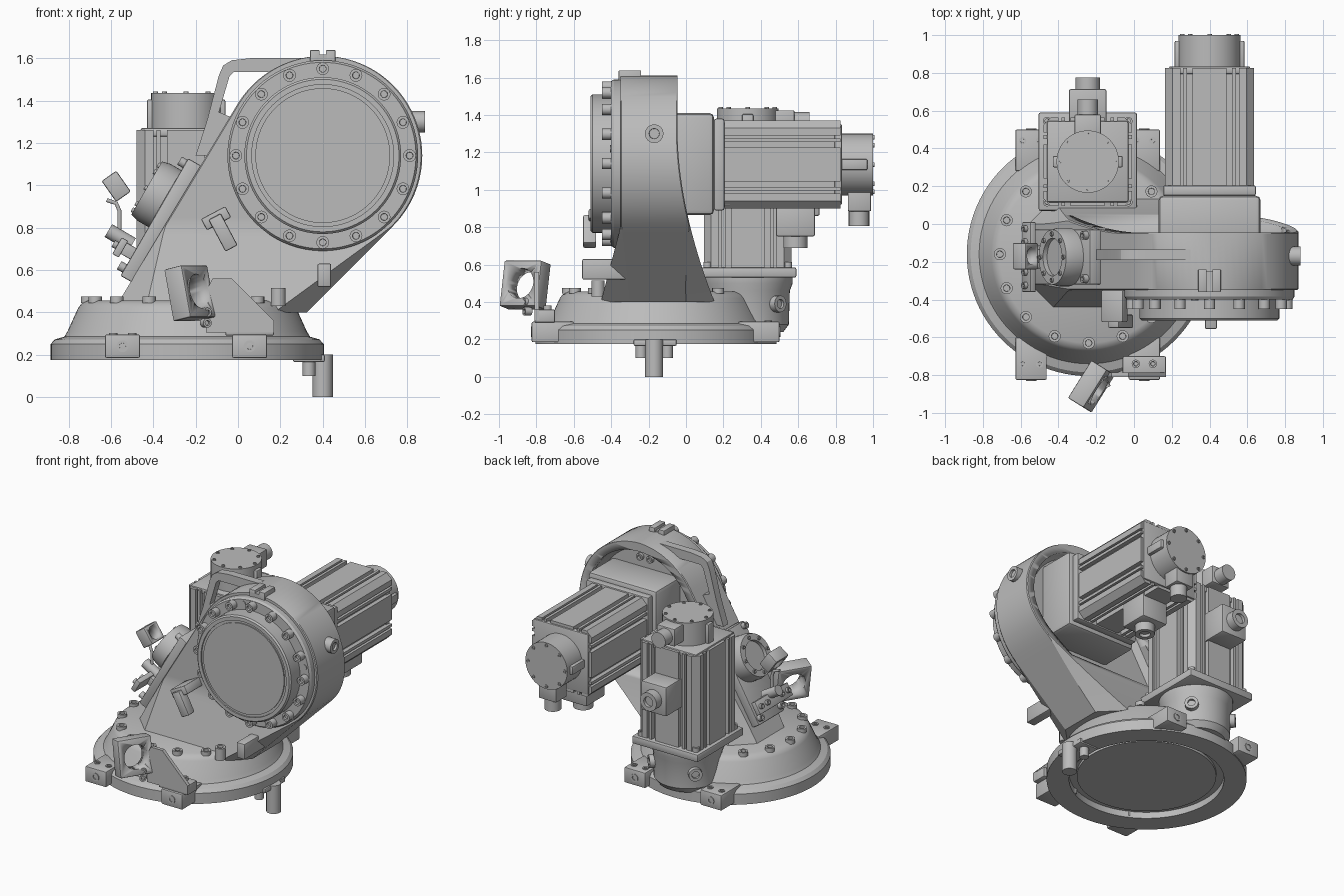
import bpy, bmesh, math
from mathutils import Matrix, Vector

cube = bpy.data.objects.get("Cube")
if cube:
    bpy.data.objects.remove(cube)

grey = bpy.data.materials.new("machine grey")
grey.use_nodes = True
grey.diffuse_color = (0.5, 0.5, 0.5, 1)
for node in grey.node_tree.nodes:
    if node.type == 'BSDF_PRINCIPLED':
        node.inputs["Base Color"].default_value = (0.5, 0.5, 0.5, 1)
I = Matrix.Identity(4)
X, Y, Z = Vector((1, 0, 0)), Vector((0, 1, 0)), Vector((0, 0, 1))


def finish(bm, name, m=I):
    bm.transform(m)
    bmesh.ops.recalc_face_normals(bm, faces=bm.faces)
    for f in bm.faces:
        f.smooth = True
    for e in bm.edges:
        e.smooth = e.calc_face_angle(0) < 0.55
    me = bpy.data.meshes.new(name)
    bm.to_mesh(me)
    bm.free()
    me.materials.append(grey)
    ob = bpy.data.objects.new(name, me)
    bpy.context.collection.objects.link(ob)
    return ob


def box(name, lo, hi, bevel=0.008, m=I):
    bm = bmesh.new()
    lo, hi = Vector(lo), Vector(hi)
    bmesh.ops.create_cube(bm, size=1, matrix=Matrix.Translation((lo + hi) / 2)
                          @ Matrix.Diagonal((*(hi - lo), 1)))
    if bevel:
        bmesh.ops.bevel(bm, geom=bm.edges[:], offset=bevel, segments=2, profile=0.5, affect='EDGES')
    return finish(bm, name, m)


def cyls(name, points, axis, r, h, segs=32, socket=0, m=I):
    """Equal cylinders, each rising from its point along the axis."""
    bm = bmesh.new()
    turn = axis.to_track_quat('Z', 'Y').to_matrix().to_4x4()
    for p in points:
        bmesh.ops.create_cone(bm, cap_ends=True, segments=segs, radius1=r, radius2=r, depth=h,
                              matrix=Matrix.Translation(Vector(p) + axis * h / 2) @ turn)
    if socket:
        caps = [f for f in bm.faces if len(f.verts) == segs and f.normal.dot(axis) > 0.9]
        bmesh.ops.inset_individual(bm, faces=caps, thickness=r * 0.45, depth=0)
        bmesh.ops.inset_individual(bm, faces=caps, thickness=0.001, depth=-socket)
    return finish(bm, name, m)


def bolts(name, points, axis, r=0.026, h=0.045, m=I):
    return cyls(name, points, axis, r, h, 16, 0.015, m)


def lathe(name, profile, m=I, segs=96):
    bm = bmesh.new()
    vs = [bm.verts.new((r, 0, z)) for r, z in profile]
    es = [bm.edges.new(p) for p in zip(vs, vs[1:])]
    bmesh.ops.spin(bm, geom=vs + es, cent=(0, 0, 0), axis=Z, angle=math.tau, steps=segs)
    bmesh.ops.remove_doubles(bm, verts=bm.verts, dist=1e-4)
    return finish(bm, name, m)


def prism(name, pts, depth, m=I):
    bm = bmesh.new()
    f = bm.faces.new([bm.verts.new((x, y, 0)) for x, y in pts])
    ext = bmesh.ops.extrude_face_region(bm, geom=[f])["geom"]
    bmesh.ops.translate(bm, vec=Z * depth, verts=[v for v in ext if isinstance(v, bmesh.types.BMVert)])
    return finish(bm, name, m)


def tube(name, pts, r, square=False):
    cu = bpy.data.curves.new(name, 'CURVE')
    cu.dimensions = '3D'
    cu.bevel_depth, cu.bevel_resolution, cu.use_fill_caps = r, 3, True
    sp = cu.splines.new('POLY')
    sp.points.add(len(pts) - 1)
    for q, p in zip(sp.points, pts):
        q.co = (*p, 1)
    cu.materials.append(grey)
    ob = bpy.data.objects.new(name, cu)
    bpy.context.collection.objects.link(ob)


def cut(ob, cutter):
    mod = ob.modifiers.new("cut", 'BOOLEAN')
    mod.operation, mod.object = 'DIFFERENCE', cutter
    cutter.hide_render = True
    cutter.display_type = 'WIRE'
    cutter.hide_set(True)


def ring(n, r, start=0):
    return [(r * math.cos(start + math.tau * i / n), r * math.sin(start + math.tau * i / n)) for i in range(n)]


# Round base with recessed underside, feet and bolt circle
bx, by = -0.24, -0.16
base = Matrix.Translation((bx, by, 0))
lathe("base", [(0, .2), (.45, .2), (.45, .22), (.5, .22), (.5, .175), (.645, .175), (.645, .25), (.625, .272),
               (.58, .285), (.565, .31), (.515, .42), (.5, .44), (.47, .455), (0, .46)], base)
bolts("base_bolts", [(x, y, .445) for x, y in ring(16, .47)], Z, .032, .03, base)
for x in (-.545, .055):
    for y0, y1, face in ((-.825, -.6, -1), (.28, .5, 1)):
        box("foot", (x - .083, y0, .185), (x + .083, y1, .295))
        bolts("foot_screw", [(x, -.82 if face < 0 else .495, .24)], Y * face, .028, .01)
        bolts("foot_top_screws", [(x + d, -.74 if face < 0 else .44, .29) for d in (-.045, .045)], Z, .02, .012)

# Locating pin under the base
box("pin_tab", (.26, -.28, .165), (.41, -.05, .2))
cyls("locating_pin", [(.4, -.17, 0)], Z, .048, .2)
bolts("pin_bolts", [(.335, -.24, .1), (.335, -.1, .1)], Z, .03, .08)

# Cast arm: a round head running tangentially down to a flared foot
hx, hz = .4, 1.14


def outline(z, r):
    round_x = math.sqrt(max(r * r - (z - hz) ** 2, 1e-6))
    zl, zr = hz + r * .515, hz - r * .707
    left = hx - round_x if z > zl else hx - r * .857 + (z - zl) / 1.665
    right = hx + round_x if z > zr else hx + r * .707 - (zr - z)
    return left, right


def loft(name, r, z0, front, back, chamfer):
    bm = bmesh.new()
    zs = [z0 + (hz - z0) * i / 20 for i in range(20)]
    zs += [hz + r * math.sin(math.pi / 2 * i / 20) for i in range(21)]
    rows = []
    for z in zs:
        (a, b), f, k = outline(z, r), front(z), back(z)
        c = min(chamfer(z), (b - a) * .4)
        pts = [(a + c, f), (b - c, f), (b, f + c), (b, k - c), (b - c, k), (a + c, k), (a, k - c), (a, f + c)]
        rows.append([bm.verts.new((x, y, z)) for x, y in pts])
    for lo, hi in zip(rows, rows[1:]):
        for i in range(8):
            j = (i + 1) % 8
            bm.faces.new((lo[i], lo[j], hi[j], hi[i]))
    bm.faces.new(rows[0])
    bm.faces.new(rows[-1])
    return finish(bm, name)


arm = loft("arm", .47, .4, lambda z: -.35 - .1 * max(0, .8 - z) / .38,
           lambda z: -.045 + .19 * (max(0, 1.3 - z) / .88) ** 1.8,
           lambda z: .006 + .14 * max(0, .8 - z) / .38)
cut(arm, loft("rear_pocket_cutter", .41, .72, lambda z: -.12, lambda z: .4, lambda z: .04))

# Output flange, bolt ring and face disc
head = Matrix.Translation((hx, 0, hz)) @ Matrix.Rotation(math.pi / 2, 4, 'X')
lathe("output_flange", [(0, .3), (.45, .3), (.45, .385), (.44, .4), (.37, .4), (.37, .5), (.36, .51), (.335, .51),
                        (.335, .5), (.318, .5), (.318, .508), (0, .508)], head)
bolts("flange_bolts", [(x, y, .395) for x, y in ring(16, .41)], Z, .03, .055, head)
cyls("flange_plugs", [(x, y, .395) for x, y in ring(4, .41, math.radians(11))], Z, .02, .01, 16, 0, head)
for x in (.34, .415):
    box("top_lug", (x, -.36, 1.55), (x + .045, -.24, 1.638), .004)
box("top_lug_web", (.35, -.36, 1.55), (.45, -.25, 1.618), 0)
bolts("side_plug", [(.82, -.17, 1.3)], X, .05, .062)

# Lifting handle
hm = Matrix.Translation((0, -.135, 0)) @ Matrix.Rotation(math.pi / 2, 4, 'X')
prism("lifting_handle", [(-.2, 1.14), (-.145, 1.31), (-.09, 1.52), (-.07, 1.565), (-.03, 1.59), (.06, 1.6), (.3, 1.6),
                         (.3, 1.535), (-.02, 1.535), (-.04, 1.515), (-.09, 1.345), (.02, 1.3), (.0, 1.14)], .055, hm)

# Front lever, pad and small stop on the arm
lever = Matrix.Translation((-.08, 0, .8)) @ Matrix.Rotation(math.radians(-28), 4, 'Y')
box("lever_bar", (-.065, -.52, .02), (.065, -.35, .08), .008, lever)
box("lever_leg", (-.035, -.55, -.11), (.03, -.48, .06), .008, lever)
box("arm_pad", (.375, -.555, .52), (.44, -.3, .63))
bolts("stop_bolt", [(.19, -.47, .43)], Z, .035, .085)

# Motors: finned body, round end cap and two plug sockets
GROOVES = [(-.195, 0), (-.155, 0), (-.155, .03), (-.14, .03), (-.14, 0), (-.12, 0), (-.12, .03), (-.09, .03),
           (-.09, 0)]


def motor(name, m, plate, length):
    side = GROOVES + [(-x, d) for x, d in reversed(GROOVES)]
    pts = []
    for i in range(4):
        c, s = ((1, 0), (0, -1), (-1, 0), (0, 1))[i]
        pts += [(x * c - (.235 - d) * s, x * s + (.235 - d) * c) for x, d in side]
    h, b = plate / 2, plate / 2 - .045
    box(name + "_plate", (-h, -h, 0), (h, h, .055), .01, m)
    bolts(name + "_plate_bolts", [(x * b, y * b, .05) for x in (-1, 1) for y in (-1, 1)], Z, .022, .035, m)
    prism(name + "_body", pts, length - .05, m @ Matrix.Translation((0, 0, .05)))
    box(name + "_end_plate", (-.215, -.215, length - .03), (.215, .215, length + .01), .01, m)
    top = length + .175
    cyls(name + "_cap", [(0, 0, length)], Z, .165, .175, 48, 0, m)
    bolts(name + "_cap_screws", [(x, y, top - .005) for x, y in ring(8, .145)], Z, .012, .012, m)
    box(name + "_cap_rib", (-.185, -.03, length), (.185, .03, top - .03), .008, m)
    box(name + "_cap_socket", (-.07, .1, length + .04), (.07, .25, top - .01), .008, m)
    cyls(name + "_cap_plug", [(0, .24, length + .1)], Y, .055, .09, 24, 0, m)
    box(name + "_socket_box", (-.1, .2, .33), (.1, .385, .54), .012, m)
    cyls(name + "_socket_plug", [(0, .38, .435)], Y, .065, .065, 24, .02, m)


motor("rear_motor", Matrix.Translation((hx, .15, hz - .005)) @ Matrix.Rotation(-math.pi / 2, 4, 'X'), .49, .675)
box("rear_motor_adapter", (.13, -.14, .865), (.67, .15, 1.41), .025)
bolts("rear_cover_screws", [(x, -.13, z) for x, z in ((.36, 1.48), (.44, 1.48), (.36, .8), (.44, .8))], Y, .025, .03)
mx, my = -.245, .33
motor("upright_motor", Matrix.Translation((mx, my, .53)), .52, .73)

# Gear housing below the upright motor
lathe("gear_housing", [(0, .24), (.19, .24), (.22, .28), (.225, .46), (.24, .5), (.24, .535), (0, .535)],
      Matrix.Translation((mx, my, 0)), 48)
bolts("gear_housing_plug", [(mx - .15, my + .14, .39)], Vector((-.7, .7, 0)).normalized(), .045, .05)
bolts("gear_housing_side_plug", [(mx + .15, my + .14, .39)], Vector((.7, .7, 0)).normalized(), .045, .05)

# Inspection port on the sloping side: local x runs up the slope, z points outward
slope = Matrix.Translation((-.395, -.175, .85)) @ Matrix.Rotation(math.radians(-60), 4, 'Y')
box("port_plate", (-.32, -.145, -.08), (.32, .145, 0), .008, slope)
bolts("port_plate_bolts", [(x, y, -.005) for x in (-.28, .29) for y in (-.115, .115)], Z, .022, .035, slope)
lathe("port_housing", [(0, 0), (.155, 0), (.155, .06), (.145, .1), (.1, .1), (.1, .075), (0, .075)],
      slope @ Matrix.Translation((.1, 0, 0)), 48)
bolts("port_screws", [(x + .1, y, .095) for x, y in ring(8, .122)], Z, .012, .015, slope)
box("port_bracket", (-.25, -.185, .05), (-.16, .185, .085), .005, slope)
box("port_bracket_post", (-.23, -.06, -.02), (-.17, .06, .08), .005, slope)
bolts("port_bracket_bolts", [(-.205, y, .08) for y in (-.15, -.08, .08, .15)], Z, .018, .025, slope)
cyls("port_nozzle", [(-.5, -.17, .72)], Vector((-.85, 0, .5)).normalized(), .035, .13, 20)
tube("port_pipe", [(-.62, -.17, .93), (-.575, -.17, .915), (-.56, -.17, .88), (-.56, -.17, .76)], .01)


# Clamps with a round bore
def clamp(name, m, sx, sy, sz, r):
    ob = box(name, (-sx / 2, -sy / 2, -sz / 2), (sx / 2, sy / 2, sz / 2), .008, m)
    cut(ob, cyls(name + "_cutter", [(0, -.2, 0)], Y, r, .4, 32, 0, m))


clamp("port_clamp", Matrix.Translation((-.575, -.17, .995)) @ Matrix.Rotation(math.radians(-35), 4, 'Y')
      @ Matrix.Rotation(math.pi / 2, 4, 'Z'), .14, .085, .12, .045)
clamp("front_clamp", Matrix.Translation((-.225, -.86, .49)) @ Matrix.Rotation(math.radians(58), 4, 'Z')
      @ Matrix.Rotation(math.radians(-12), 4, 'X'), .235, .1, .25, .082)

# Bracket carrying the front clamp
prism("clamp_bracket", [(-.15, .305), (.17, .305), (.17, .36), (-.03, .56), (-.12, .56), (-.15, .5)], .025,
      Matrix.Translation((0, -.785, 0)) @ Matrix.Rotation(math.pi / 2, 4, 'X'))
box("clamp_bracket_foot", (-.06, -.81, .29), (.17, -.7, .36))
bolts("clamp_bracket_bolts", [(x, -.74, .355) for x in (.01, .1)], Z, .022, .025)
bolts("clamp_bolts", [(-.16, -.83, z) for z in (.35, .4)], Vector((.4, -.9, 0)).normalized(), .022, .04)
